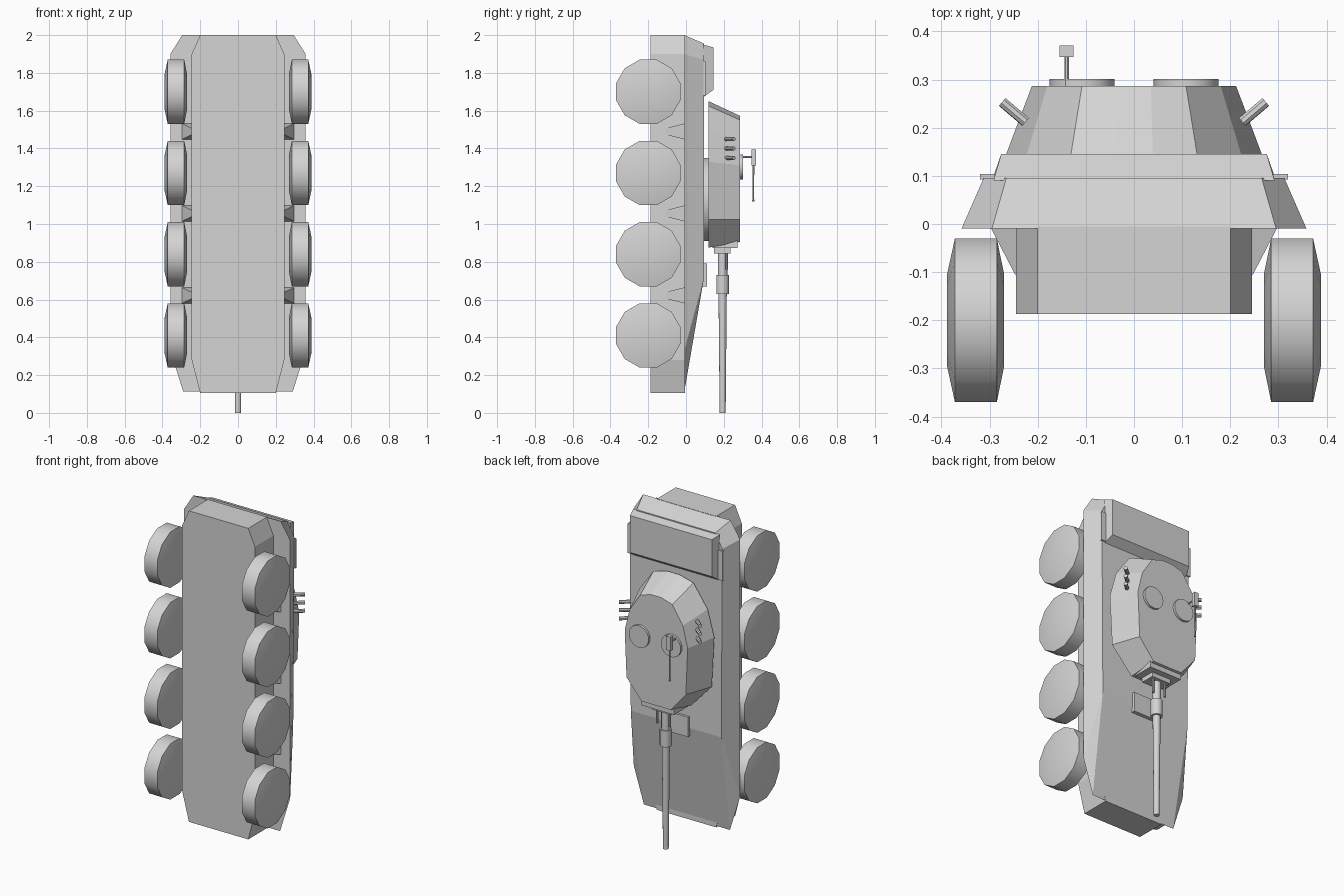
import bpy, bmesh, math
from mathutils import Vector

if "Cube" in bpy.data.objects:
    bpy.data.objects.remove(bpy.data.objects["Cube"])

grey = bpy.data.materials.new("armour grey")
grey.diffuse_color = (0.66, 0.66, 0.66, 1)
grey.use_nodes = True
grey.node_tree.nodes["Principled BSDF"].inputs["Base Color"].default_value = grey.diffuse_color


def finish(name, bm, smooth=None):
    bmesh.ops.remove_doubles(bm, verts=bm.verts, dist=1e-5)
    bmesh.ops.recalc_face_normals(bm, faces=bm.faces)
    me = bpy.data.meshes.new(name)
    bm.to_mesh(me)
    bm.free()
    me.materials.append(grey)
    ob = bpy.data.objects.new(name, me)
    bpy.context.collection.objects.link(ob)
    if smooth:
        bpy.ops.object.select_all(action='DESELECT')
        ob.select_set(True)
        bpy.context.view_layer.objects.active = ob
        bpy.ops.object.shade_smooth_by_angle(angle=math.radians(smooth))
    return ob


def skin(name, rings, smooth=None):
    """Joins equal-length rings of points and caps both ends."""
    bm = bmesh.new()
    vs = [[bm.verts.new(p) for p in r] for r in rings]
    n = len(vs[0])
    for a, b in zip(vs, vs[1:]):
        for i in range(n):
            j = (i + 1) % n
            bm.faces.new((a[i], a[j], b[j], b[i]))
    bm.faces.new(vs[0])
    bm.faces.new(vs[-1])
    return finish(name, bm, smooth)


def loft(name, *levels):
    """Each level is (y, half outline of (x, z)), mirrored in x."""
    return skin(name, [[(x, y, z) for x, z in half] +
                       [(-x, y, z) for x, z in reversed(half)] for y, half in levels])


def box(name, x0, x1, y0, y1, z0, z1):
    ring = [(x0, z0), (x1, z0), (x1, z1), (x0, z1)]
    return skin(name, [[(x, y, z) for x, z in ring] for y in (y0, y1)])


def lathe(name, origin, axis, profile, segs=12, smooth=40):
    """Turns a profile of (radius, distance along axis)."""
    axis = Vector(axis).normalized()
    u = axis.orthogonal().normalized()
    if abs(axis.x) > 0.99:
        u = Vector((0, 1, 0))
    v = axis.cross(u)
    rings = []
    for r, t in profile:
        ring = []
        for i in range(segs):
            a = (i + 0.5) * math.tau / segs
            ring.append(Vector(origin) + axis * t + (u * math.cos(a) + v * math.sin(a)) * r)
        rings.append(ring)
    return skin(name, rings, smooth)


# Hull: lower tub and sloped upper body
tub = [(0.20, 0.105), (0.245, 0.28), (0.245, 1.90), (0.20, 2.0)]
loft("lower_hull", (-0.187, tub), (-0.015, tub))
loft("upper_hull",
     (-0.009, [(0.29, 0.112), (0.358, 0.33), (0.358, 1.90), (0.295, 2.0)]),
     (0.096, [(0.305, 0.72), (0.305, 0.72), (0.312, 1.87), (0.265, 1.955)]))
loft("hull_seam", (-0.02, tub), (-0.005, tub))

# Rear deck box, side rails and driver hatch
loft("rear_deck_box", (0.09, [(0.295, 1.67), (0.292, 1.95)]),
     (0.145, [(0.276, 1.71), (0.276, 1.935)]))
for s, side in ((-1, "left"), (1, "right")):
    xs = sorted((s * 0.29, s * 0.32))
    box(side + "_deck_rail", *xs, 0.092, 0.104, 1.68, 1.86)
box("driver_hatch", -0.09, 0.09, 0.085, 0.11, 0.67, 0.79)

# Wheels and the brackets between them
R = 0.17 / math.cos(math.pi / 12)
tyre = [(0.10, 0.27), (R, 0.285), (R, 0.372), (0.10, 0.388)]
for s, side in ((-1, "left"), (1, "right")):
    for i in range(4):
        lathe(f"{side}_wheel_{i + 1}", (0, -0.2, 0.41 + 0.43 * i), (s, 0, 0), tyre)
    for i in range(3):
        zc = 0.622 + 0.434 * i
        rings = []
        for y, x, h in ((-0.105, 0.247, 0.018), (-0.009, 0.297, 0.042)):
            rings.append([(s * 0.2, y, zc - h), (s * x, y, zc - h),
                          (s * x, y, zc + h), (s * 0.2, y, zc + h)])
        skin(f"{side}_bracket_{i + 1}", rings)

# Turret on its ring
lathe("turret_ring", (0, 0.09, 1.13), (0, 1, 0), [(0.222, 0), (0.222, 0.035)], 24)
loft("turret",
     (0.12, [(0.12, 0.875), (0.258, 1.025), (0.275, 1.33), (0.23, 1.49), (0.135, 1.625), (0.04, 1.65)]),
     (0.287, [(0.10, 0.905), (0.20, 1.025), (0.212, 1.31), (0.18, 1.44), (0.108, 1.55), (0.035, 1.572)]))

# Turret hatches
for s, side in ((-1, "left"), (1, "right")):
    lathe(side + "_turret_hatch", (s * 0.108, 0.28, 1.302), (0, 1, 0),
          [(0.067, 0), (0.067, 0.021)], 20)
    # Smoke launchers
    for i in range(3):
        lathe(f"{side}_smoke_launcher_{i + 1}", (s * 0.225, 0.212, 1.35 + 0.05 * i),
              (s, 0.85, 0), [(0.011, 0), (0.011, 0.064)], 8)

# Roof machine gun
lathe("machine_gun_post", (-0.14, 0.285, 1.355), (0, 1, 0), [(0.005, 0), (0.005, 0.065)], 8)
box("machine_gun_body", -0.155, -0.126, 0.347, 0.371, 1.31, 1.395)
lathe("machine_gun_barrel", (-0.14, 0.357, 1.32), (0, 0, -1),
      [(0.005, 0), (0.004, 0.19), (0.007, 0.192), (0.007, 0.2)], 8)

# Main gun: mantlet, support rods, sleeve and barrel
box("mantlet_plate", -0.11, 0.11, 0.14, 0.272, 0.872, 0.92)
box("mantlet", -0.065, 0.065, 0.147, 0.235, 0.845, 0.88)
for s, side in ((-1, "left"), (1, "right")):
    lathe(side + "_gun_rod", (s * 0.042, 0.215, 0.85), (0, 0, -1),
          [(0.007, 0), (0.007, 0.09)], 8)
lathe("gun_barrel", (0, 0.194, 0), (0, 0, 1),
      [(0.016, 0), (0.022, 0.63), (0.034, 0.63), (0.034, 0.73),
       (0.025, 0.73), (0.025, 0.86)], 14)
